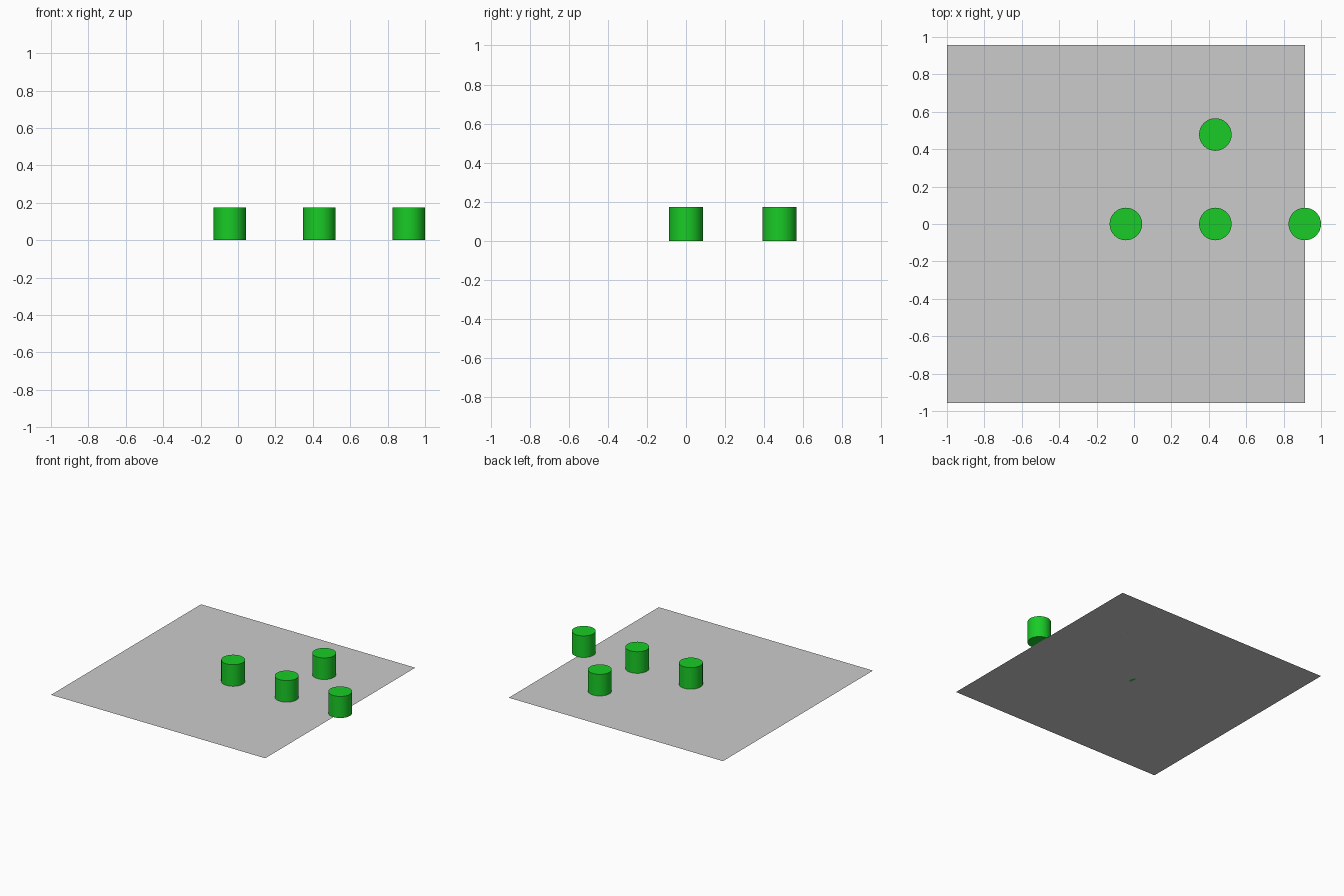
import bpy

if "Cube" in bpy.data.objects:
    bpy.data.objects.remove(bpy.data.objects["Cube"])

U = 2 / 23  # cylinder radius; every other size is a multiple of it
CX = -U / 2  # centre of the base plane

green = bpy.data.materials.new("green")
green.diffuse_color = (0.01, 0.6, 0.02, 1)
green.use_nodes = True
green.node_tree.nodes["Principled BSDF"].inputs["Base Color"].default_value = green.diffuse_color

# Flat square base sheet
bpy.ops.mesh.primitive_plane_add(size=22 * U, location=(CX, 0, 0))
bpy.context.object.name = "base_plane"

# Four pegs: three in a row from the centre to the right edge, one behind
GAP = 5.5 * U
for name, i, j in (("centre_peg", 0, 0), ("middle_peg", 1, 0),
                   ("edge_peg", 2, 0), ("back_peg", 1, 1)):
    bpy.ops.mesh.primitive_cylinder_add(
        vertices=32, radius=U, depth=2 * U,
        location=(CX + i * GAP, j * GAP, U))
    peg = bpy.context.object
    peg.name = name
    peg.data.materials.append(green)
    bpy.ops.object.shade_smooth_by_angle()
